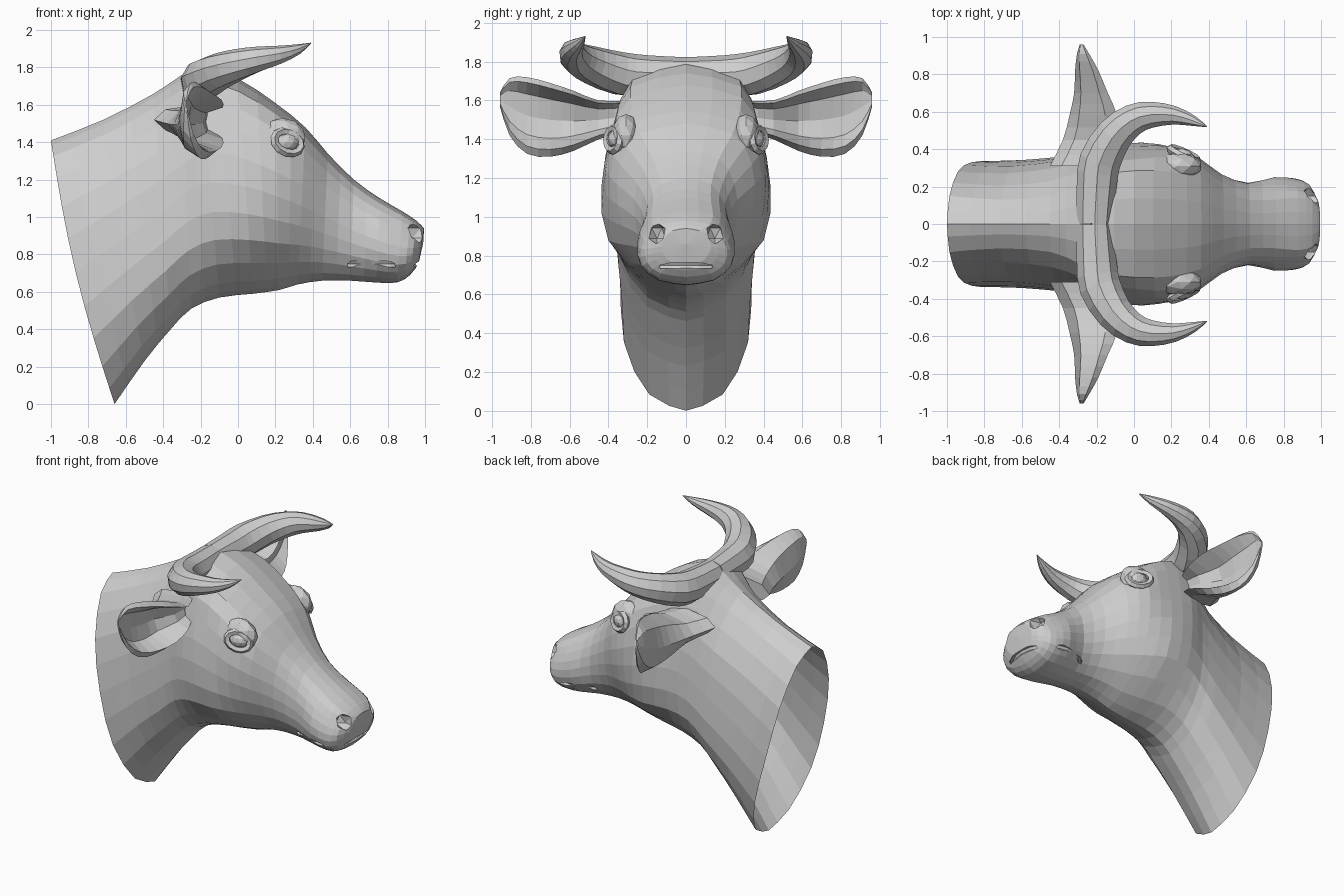
import bpy, bmesh, math
from mathutils import Vector, Matrix

if "Cube" in bpy.data.objects:
    bpy.data.objects.remove(bpy.data.objects["Cube"])

hide = bpy.data.materials.new("light_grey")
hide.diffuse_color = (0.62, 0.62, 0.62, 1)
hide.use_nodes = True
hide.node_tree.nodes["Principled BSDF"].inputs["Base Color"].default_value = hide.diffuse_color


def make(name, bm):
    bmesh.ops.recalc_face_normals(bm, faces=bm.faces)
    me = bpy.data.meshes.new(name)
    bm.to_mesh(me)
    bm.free()
    me.materials.append(hide)
    ob = bpy.data.objects.new(name, me)
    bpy.context.collection.objects.link(ob)
    return ob


def smooth_rows(rows, steps):
    # Catmull-Rom through rows of numbers
    out = []
    n = len(rows)
    for i in range(n - 1):
        p0, p1, p2, p3 = (rows[max(0, min(n - 1, i + k))] for k in (-1, 0, 1, 2))
        for s in range(steps):
            u = s / steps
            out.append([0.5 * (2 * b + (c - a) * u + (2 * a - 5 * b + 4 * c - d) * u * u
                               + (3 * b - a - 3 * c + d) * u ** 3)
                        for a, b, c, d in zip(p0, p1, p2, p3)])
    out.append(list(rows[-1]))
    return out


def loft(rings, start=None, end=None):
    bm = bmesh.new()
    vr = [[bm.verts.new(p) for p in r] for r in rings]
    n = len(vr[0])
    for a, b in zip(vr, vr[1:]):
        for i in range(n):
            j = (i + 1) % n
            bm.faces.new((a[i], a[j], b[j], b[i]))
    for ring, tip in ((vr[0], start), (vr[-1], end)):
        if tip is None:
            bm.faces.new(ring)
        else:
            c = bm.verts.new(tip)
            for i in range(n):
                bm.faces.new((ring[i], ring[(i + 1) % n], c))
    return bm


def mirrored(name, build):
    for side, label in ((1, "left_"), (-1, "right_")):
        bm = build()
        bmesh.ops.scale(bm, vec=(1, side, 1), verts=bm.verts)
        make(label + name, bm)


# Head and neck: top x,z, bottom x,z, then half widths from top to bottom
stations = [
    (-1.0, 1.41, -.66, 0.0, .15, .28, .33, .32, .19),
    (-.72, 1.52, -.50, .23, .13, .27, .33, .33, .20),
    (-.45, 1.66, -.36, .40, .15, .30, .35, .345, .20),
    (-.30, 1.76, -.25, .51, .21, .33, .37, .355, .20),
    (-.20, 1.80, -.10, .57, .26, .36, .415, .39, .20),
    (0.0, 1.74, .08, .59, .285, .38, .435, .40, .17),
    (.20, 1.61, .22, .61, .28, .395, .41, .34, .14),
    (.36, 1.48, .32, .64, .24, .34, .35, .28, .13),
    (.48, 1.34, .45, .66, .17, .25, .265, .22, .12),
    (.62, 1.20, .60, .66, .13, .20, .22, .20, .12),
    (.76, 1.10, .74, .65, .13, .21, .25, .23, .14),
    (.88, 1.03, .85, .65, .14, .20, .24, .23, .14),
    (.955, .98, .92, .69, .12, .17, .21, .20, .13),
    (.995, .94, .965, .75, .07, .11, .13, .11, .07),
]
levels = (0, .06, .25, .5, .75, .94, 1)
rings = []
rows = smooth_rows(stations, 2)
for k, r in enumerate(rows):
    half = smooth_rows(list(zip(levels, (0, *r[4:], 0))), 2)
    bow = .038 * max(0, 1 - k / 4)
    pts = [Vector((r[0] + (r[2] - r[0]) * t - bow * math.sin(math.pi * t), w,
                   r[1] + (r[3] - r[1]) * t)) for t, w in half]
    pts[0].y = pts[-1].y = 0
    rings.append(pts + [Vector((p.x, -p.y, p.z)) for p in pts[-2:0:-1]])
head = make("head_and_neck", loft(rings, end=(.99, 0, .86)))


# Nostril and mouth hollows
def carve(bm):
    cutter = make("cutter", bm)
    cutter.hide_render = True
    mod = head.modifiers.new("carve", 'BOOLEAN')
    mod.operation = 'DIFFERENCE'
    mod.solver = 'EXACT'
    mod.object = cutter
    bpy.context.view_layer.objects.active = head
    bpy.ops.object.modifier_apply(modifier=mod.name)
    bpy.data.objects.remove(cutter)


def ball(center, size, sub=1):
    bm = bmesh.new()
    bmesh.ops.create_icosphere(bm, subdivisions=sub, radius=1)
    bmesh.ops.scale(bm, vec=size, verts=bm.verts)
    bmesh.ops.translate(bm, vec=center, verts=bm.verts)
    return bm


def ring(rx, ry, thick, n=16, m=6):
    # Elliptical ring lying flat around the origin
    bm = bmesh.new()
    vs = []
    for i in range(n):
        a = 2 * math.pi * i / n
        vs.append([bm.verts.new(((rx + thick * math.cos(b)) * math.cos(a),
                                 (ry + thick * math.cos(b)) * math.sin(a),
                                 thick * math.sin(b)))
                   for b in (2 * math.pi * j / m for j in range(m))])
    for i in range(n):
        for j in range(m):
            a, b, k = vs[i], vs[(i + 1) % n], (j + 1) % m
            bm.faces.new((a[j], b[j], b[k], a[k]))
    bmesh.ops.recalc_face_normals(bm, faces=bm.faces)
    return bm


for side in (1, -1):
    carve(ball((.955, side * .15, .915), (.08, .05, .06)))
mouth = ring(.215, .235, .018, 20)
bmesh.ops.translate(mouth, vec=(.752, 0, .75), verts=mouth.verts)
carve(mouth)

# Open the neck at the back
bm = bmesh.new()
bm.from_mesh(head.data)
big = [f for f in bm.faces if f.normal.x < -.8 and f.calc_center_median().x < -.6
       and f.calc_area() > .3]
bmesh.ops.delete(bm, geom=big, context='FACES_ONLY')
bm.to_mesh(head.data)
bm.free()


# Horns: centre x,y,z and radius
def horn():
    path = smooth_rows([
        (-.21, 0, 1.725, .098), (-.20, .20, 1.725, .108), (-.18, .34, 1.737, .113),
        (-.10, .48, 1.78, .10), (0, .56, 1.815, .085), (.10, .585, 1.842, .07),
        (.22, .58, 1.867, .05), (.32, .55, 1.897, .028), (.39, .52, 1.93, .003)], 2)
    out = []
    for i, p in enumerate(path):
        a, b = path[max(0, i - 1)], path[min(len(path) - 1, i + 1)]
        d = (Vector(b[:3]) - Vector(a[:3])).normalized()
        s = d.cross(Vector((0, 0, 1))).normalized()
        u = s.cross(d)
        out.append([Vector(p[:3]) + p[3] * (s * math.cos(t) + u * math.sin(t))
                    for t in (2 * math.pi * (j + .25) / 9 for j in range(9))])
    bm = loft(out)
    # drop the hidden disc where both halves meet
    bmesh.ops.delete(bm, context='FACES_ONLY', geom=[
        f for f in bm.faces if all(abs(v.co.y) < 1e-4 for v in f.verts)])
    return bm


mirrored("horn", horn)


# Ears: y, top z, bottom z, front x, back x, cup depth
def ear():
    rows = smooth_rows([
        (.31, 1.60, 1.44, -.14, -.45, .1), (.45, 1.60, 1.40, -.08, -.38, .4),
        (.58, 1.65, 1.34, -.09, -.345, .75), (.70, 1.69, 1.31, -.14, -.32, .8),
        (.82, 1.72, 1.325, -.19, -.315, .8), (.91, 1.715, 1.42, -.24, -.305, .7),
        (.96, 1.64, 1.57, -.27, -.29, .5)], 2)
    out = []
    for y, zt, zb, xf, xb, cup in rows:
        d, h = xf - xb, zt - zb
        loop = [(xb + .75 * d, zt), (xb + .2 * d, zt - .15 * h), (xb, zt - .5 * h),
                (xb + .2 * d, zt - .85 * h), (xb + .8 * d, zb), (xf, zt - .9 * h),
                (xf - .75 * cup * d, zt - .75 * h), (xf - .9 * cup * d, zt - .5 * h),
                (xf - .75 * cup * d, zt - .22 * h), (xf, zt - .07 * h)]
        out.append([(x, y, z) for x, z in loop])
    return loft(out)


mirrored("ear", ear)


# Eyes with lids and brow
def eyelid():
    bm = ring(.08, .058, .022, 12, 5)
    out = Vector((.42, .88, .2)).normalized()
    along = Vector((.8, -.35, -.25))
    along = (along - out * along.dot(out)).normalized()
    rot = Matrix((along, out.cross(along), out)).transposed().to_4x4()
    bmesh.ops.transform(bm, verts=bm.verts,
                        matrix=Matrix.Translation((.265, .372, 1.40)) @ rot)
    return bm


mirrored("eyelid", eyelid)
mirrored("eyeball", lambda: ball((.255, .345, 1.40), (.07, .06, .055), 2))
mirrored("brow", lambda: ball((.235, .31, 1.42), (.13, .075, .11), 2))
